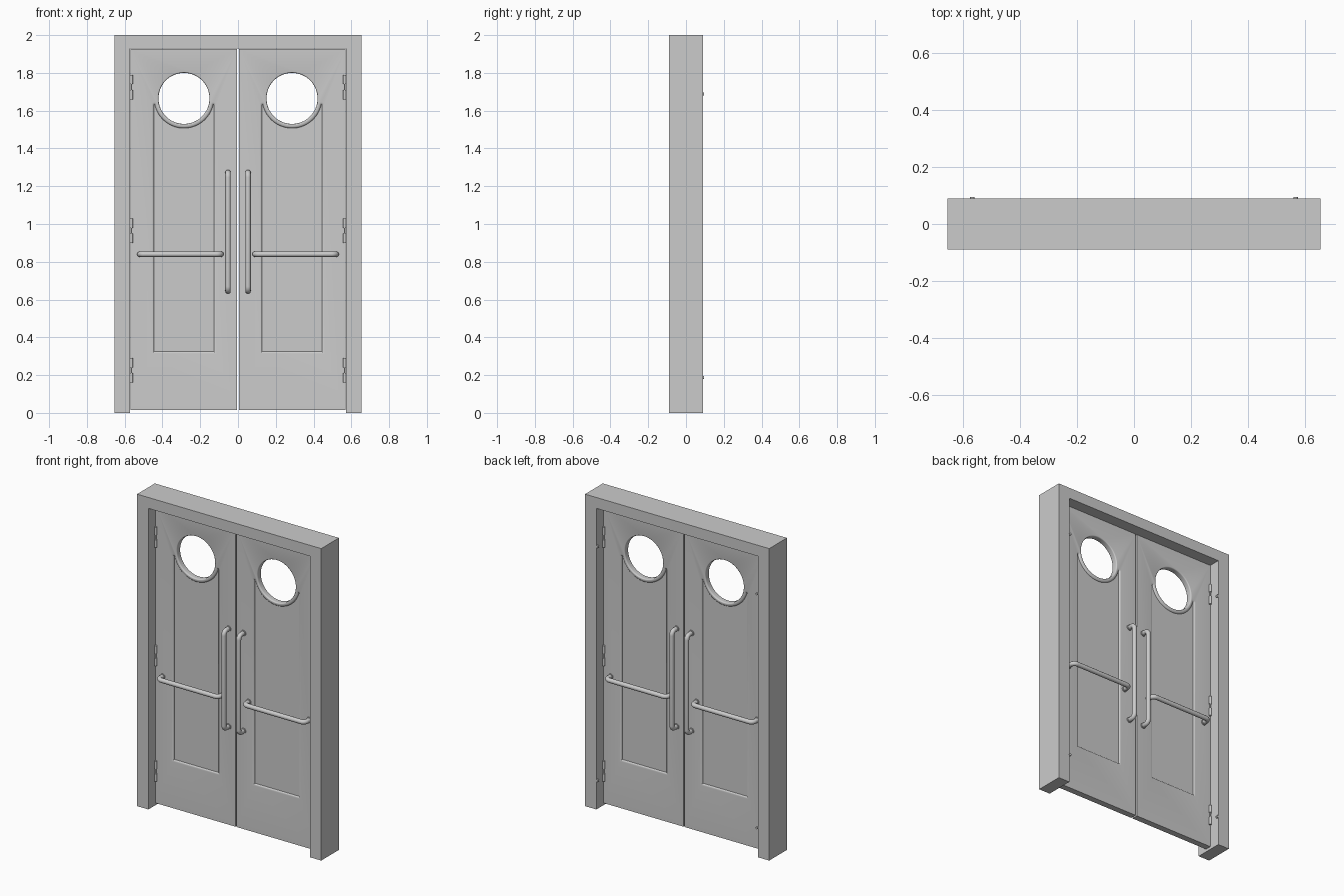
import bpy, bmesh
from math import sin, cos, pi, sqrt, atan2
from mathutils import Vector

if "Cube" in bpy.data.objects:
    bpy.data.objects.remove(bpy.data.objects["Cube"])

CX, CZ = 0.286, 1.665       # porthole centre on the right door
HALF_T = 0.02               # half door thickness


def activate(ob):
    bpy.ops.object.select_all(action='DESELECT')
    ob.select_set(True)
    bpy.context.view_layer.objects.active = ob


def smooth(ob, angle=35):
    activate(ob)
    bpy.ops.object.shade_smooth_by_angle(angle=angle * pi / 180)
    return ob


def skin(name, layers):
    """Closed solid through stacked (y, [(x, z), ...]) outlines."""
    bm = bmesh.new()
    rings = [[bm.verts.new((x, y, z)) for x, z in pts] for y, pts in layers]
    for a, b in zip(rings, rings[1:]):
        n = len(a)
        for i in range(n):
            j = (i + 1) % n
            bm.faces.new((a[i], a[j], b[j], b[i]))
    bm.faces.new(rings[0])
    bm.faces.new(rings[-1])
    bmesh.ops.recalc_face_normals(bm, faces=bm.faces)
    me = bpy.data.meshes.new(name)
    bm.to_mesh(me)
    bm.free()
    ob = bpy.data.objects.new(name, me)
    bpy.context.collection.objects.link(ob)
    return ob


def rect(x0, x1, z0, z1):
    return [(x0, z0), (x1, z0), (x1, z1), (x0, z1)]


def circle(cx, r, n=64):
    return [(cx + r * cos(2 * pi * i / n), CZ + r * sin(2 * pi * i / n)) for i in range(n)]


def panel_outline(s, d):
    """Recess outline shrunk by d: tall rectangle scooped out around the porthole."""
    h, bottom, top, r = 0.171 - d, 0.312 + d, 1.63, 0.145 + d
    cx = sqrt(r * r - (top - CZ) ** 2)
    m, w = (h + cx) / 2, (h - cx) / 2
    horn = [(m + w * cos(pi * k / 6), top + w * sin(pi * k / 6)) for k in range(7)]
    a = atan2(top - CZ, cx)
    arc = [(r * cos(t), CZ + r * sin(t)) for t in (a + (-pi - 2 * a) * k / 40 for k in range(1, 40))]
    pts = [(-h, bottom), (h, bottom)] + horn + arc + [(-x, z) for x, z in reversed(horn)]
    return [(s * CX + x, z) for x, z in pts]


def cut(ob, cutter):
    mod = ob.modifiers.new("cut", 'BOOLEAN')
    mod.operation, mod.solver, mod.object = 'DIFFERENCE', 'EXACT', cutter
    activate(ob)
    bpy.ops.object.modifier_apply(modifier=mod.name)
    bpy.data.objects.remove(cutter)


def tube(name, corners, r, bend=0.025):
    """Round bar along a path with filleted corners."""
    p = [Vector(c) for c in corners]
    path = [p[0]]
    for a, b, c in zip(p, p[1:], p[2:]):
        start, end = b + (a - b).normalized() * bend, b + (c - b).normalized() * bend
        o = start + end - b
        path += [o + (start - o) * cos(t) + (end - o) * sin(t) for t in (pi / 2 * k / 8 for k in range(9))]
    path.append(p[-1])
    cu = bpy.data.curves.new(name, 'CURVE')
    cu.dimensions, cu.bevel_depth, cu.bevel_resolution, cu.use_fill_caps = '3D', r, 4, True
    sp = cu.splines.new('POLY')
    sp.points.add(len(path) - 1)
    for q, v in zip(sp.points, path):
        q.co = (*v, 1)
    ob = bpy.data.objects.new(name, cu)
    bpy.context.collection.objects.link(ob)
    activate(ob)
    bpy.ops.object.convert(target='MESH')
    return smooth(bpy.context.object)


def bar_handle(name, a, b, side):
    """Pull bar between door points a and b (x, z), with mounting collars."""
    y0, y1 = side * 0.015, side * 0.068
    tube(name, [(a[0], y0, a[1]), (a[0], y1, a[1]), (b[0], y1, b[1]), (b[0], y0, b[1])], 0.0145)
    for x, z in (a, b):
        tube(name + "_collar", [(x, y0, z), (x, side * 0.026, z)], 0.018)


# Door frame: two jambs and a head in one outline
frame = [(-0.653, 0), (-0.573, 0), (-0.573, 1.93), (0.573, 1.93), (0.573, 0),
         (0.653, 0), (0.653, 2), (-0.653, 2)]
skin("door_frame", [(-0.09, frame), (0.09, frame)])

for s, label in ((-1, "left"), (1, "right")):
    # Door leaf
    leaf = rect(*sorted((s * 0.005, s * 0.57)), 0.015, 1.927)
    door = skin(label + "_door", [(-HALF_T, leaf), (HALF_T, leaf)])

    # Recessed panels with rolled edges, on both faces
    for side in (-1, 1):
        layers = [(side * 0.03, panel_outline(s, 0))]
        for k in range(5):
            t = pi / 2 * k / 4
            layers.append((side * (HALF_T - 0.01 * (1 - cos(t))), panel_outline(s, 0.013 * sin(t))))
        cut(door, skin("panel_cutter", layers))

    # Round porthole with rounded lips
    roll = [(0.03, 0.141)] + [(HALF_T - 0.008 * (1 - cos(t)), 0.141 - 0.006 * sin(t))
                              for t in (pi / 2 * k / 4 for k in range(5))]
    profile = roll + [(-y, r) for y, r in reversed(roll)]
    cut(door, skin("porthole_cutter", [(y, circle(s * CX, r)) for y, r in profile]))
    smooth(door, 30)

    # Vertical pulls and horizontal push bars, front and back
    for side, face in ((-1, "front"), (1, "back")):
        bar_handle(f"{label}_{face}_pull", (s * 0.053, 0.645), (s * 0.053, 1.272), side)
        bar_handle(f"{label}_{face}_push_bar", (s * 0.09, 0.84), (s * 0.52, 0.84), side)

        # Hinges: two knuckles on a thin pin
        for z in (0.225, 0.965, 1.725):
            x, y = s * 0.564, side * 0.027
            for z0, z1 in ((z - 0.065, z - 0.015), (z + 0.015, z + 0.065)):
                tube(label + "_hinge_knuckle", [(x, y, z0), (x, y, z1)], 0.008)
            tube(label + "_hinge_pin", [(x, y, z - 0.06), (x, y, z + 0.06)], 0.004)

    # Small latch studs at the back edge of the jamb
    for z in (0.187, 1.687):
        tube(label + "_jamb_stud", [(s * 0.566, 0.082, z), (s * 0.566, 0.094, z)], 0.008)
